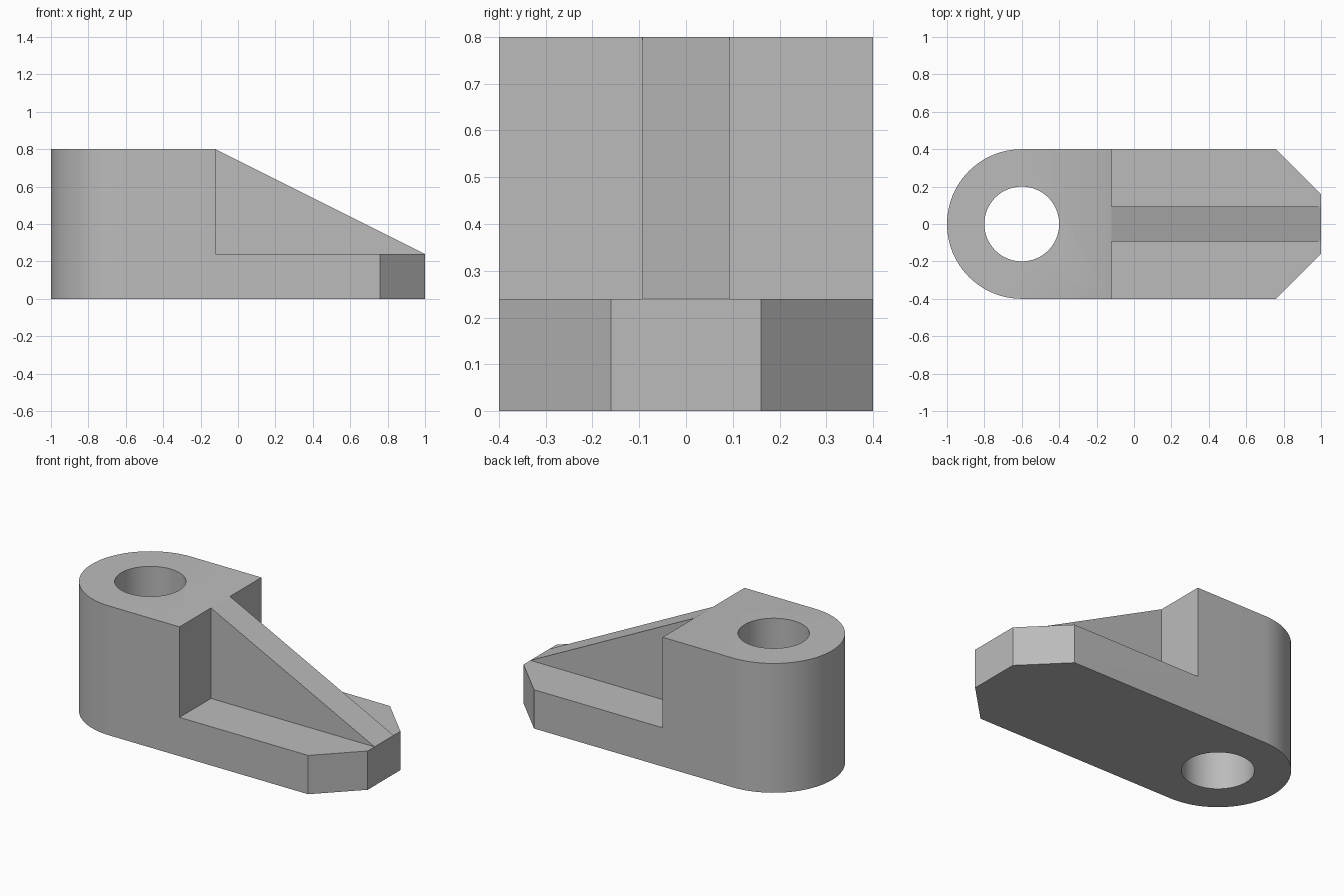
import bpy, bmesh, math
from mathutils import Vector

cube = bpy.data.objects.get("Cube")
if cube:
    bpy.data.objects.remove(cube, do_unlink=True)

grey = bpy.data.materials.new("plain grey")
grey.use_nodes = True
colour = (0.5, 0.5, 0.5, 1)
grey.diffuse_color = colour
grey.node_tree.nodes["Principled BSDF"].inputs["Base Color"].default_value = colour


def prism(name, points, sweep):
    """Extrude a closed profile of 3D points along a vector."""
    bm = bmesh.new()
    face = bm.faces.new([bm.verts.new(p) for p in points])
    top = bmesh.ops.extrude_face_region(bm, geom=[face])["geom"]
    bmesh.ops.translate(bm, vec=Vector(sweep),
                        verts=[v for v in top if isinstance(v, bmesh.types.BMVert)])
    bmesh.ops.recalc_face_normals(bm, faces=bm.faces)
    mesh = bpy.data.meshes.new(name)
    bm.to_mesh(mesh)
    bm.free()
    mesh.materials.append(grey)
    obj = bpy.data.objects.new(name, mesh)
    bpy.context.collection.objects.link(obj)
    return obj


def arc(cx, radius, start, end, steps, z):
    angles = [start + (end - start) * i / steps for i in range(steps + 1)]
    return [(cx + radius * math.cos(a), radius * math.sin(a), z) for a in angles]


HUB_X, HEIGHT, BASE, STEP_X, RIB = -0.6, 0.8, 0.24, -0.12, 0.093

# Full-height body: round hub end, chamfered tip
outline = arc(HUB_X, 0.4, math.pi / 2, math.pi * 1.5, 48, 0)
outline += [(x, y, 0) for x, y in ((0.76, -0.4), (1, -0.16), (1, 0.16), (0.76, 0.4))]
body = prism("bracket_body", outline, (0, 0, HEIGHT))

# Cutters: bore, side pockets beside the rib, slope over the rib
bore = arc(HUB_X, 0.2, 0, math.tau, 64, -0.1)[:-1]
cutters = [prism("bore_cutter", bore, (0, 0, 1))]
for side in (-1, 1):
    floor = [(x, side * y, BASE) for x, y in
             ((STEP_X, RIB), (1.1, RIB), (1.1, 0.5), (STEP_X, 0.5))]
    cutters.append(prism("pocket_cutter", floor, (0, 0, 0.8)))
slope = [(x, -0.5, z) for x, z in
         ((STEP_X - 0.2, HEIGHT + 0.1), (1, BASE), (1.1, BASE), (1.1, 1), (STEP_X - 0.2, 1))]
cutters.append(prism("slope_cutter", slope, (0, 1, 0)))

bpy.ops.object.select_all(action="DESELECT")
body.select_set(True)
bpy.context.view_layer.objects.active = body
for cutter in cutters:
    cutter.hide_render = True
    mod = body.modifiers.new("cut", "BOOLEAN")
    mod.operation = "DIFFERENCE"
    mod.solver = "EXACT"
    mod.object = cutter
    bpy.ops.object.modifier_apply(modifier=mod.name)
    bpy.data.objects.remove(cutter, do_unlink=True)

bpy.ops.object.shade_smooth_by_angle(angle=math.radians(30))
